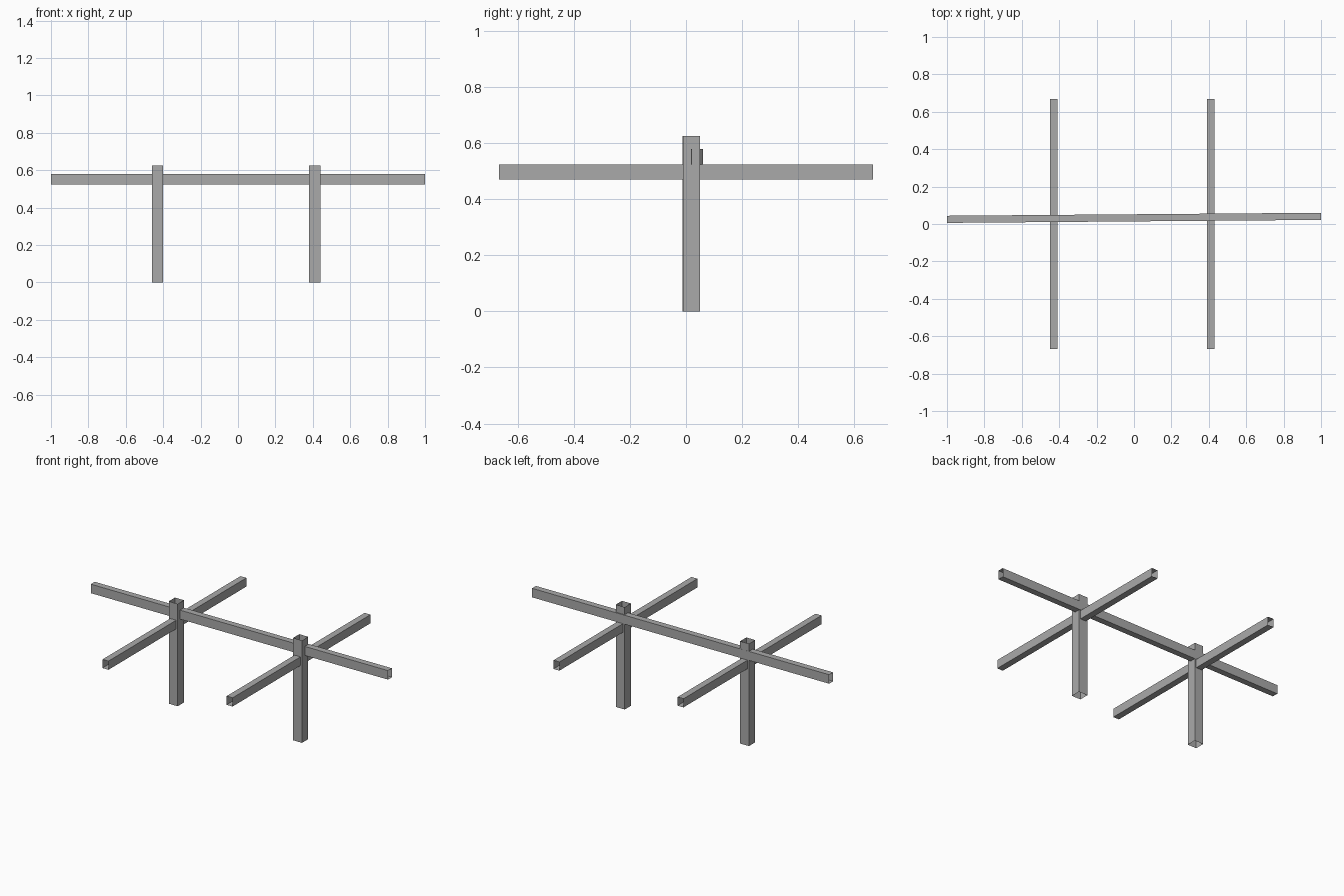
import bpy, bmesh, math
from mathutils import Matrix, Vector

cube = bpy.data.objects.get("Cube")
if cube:
    bpy.data.objects.remove(cube, do_unlink=True)

# Single plain steel grey
steel = bpy.data.materials.new("steel_grey")
GREY = (0.4, 0.4, 0.4, 1)
steel.use_nodes = True
steel.diffuse_color = GREY
steel.node_tree.nodes["Principled BSDF"].inputs["Base Color"].default_value = GREY


def box_tube(name, centre, size, axis, turn=0.0):
    """Sheet-walled rectangular tube, open at both ends along the axis."""
    bm = bmesh.new()
    bmesh.ops.create_cube(bm, size=1, matrix=Matrix.Diagonal((*size, 1)))
    bm.normal_update()
    ends = [f for f in bm.faces if abs(f.normal[axis]) > 0.9]
    bmesh.ops.delete(bm, geom=ends, context="FACES_ONLY")
    mesh = bpy.data.meshes.new(name)
    bm.to_mesh(mesh)
    bm.free()
    mesh.materials.append(steel)
    obj = bpy.data.objects.new(name, mesh)
    obj.location = Vector(centre)
    obj.rotation_euler.z = turn
    bpy.context.collection.objects.link(obj)
    return obj


# Posts and the cross arms passing through them
for side, x, y in (("right", -0.43, 0.018), ("left", 0.41, 0.02)):
    box_tube(side + "_post", (x, y, 0.313), (0.06, 0.06, 0.626), 2)
    box_tube(side + "_cross_arm", (x, 0, 0.497), (0.04, 1.334, 0.053), 1)

# Long beam resting on the arms, slightly skewed
box_tube("long_beam", (0, 0.033, 0.552), (2.0, 0.038, 0.055), 0, math.atan2(0.016, 2))
